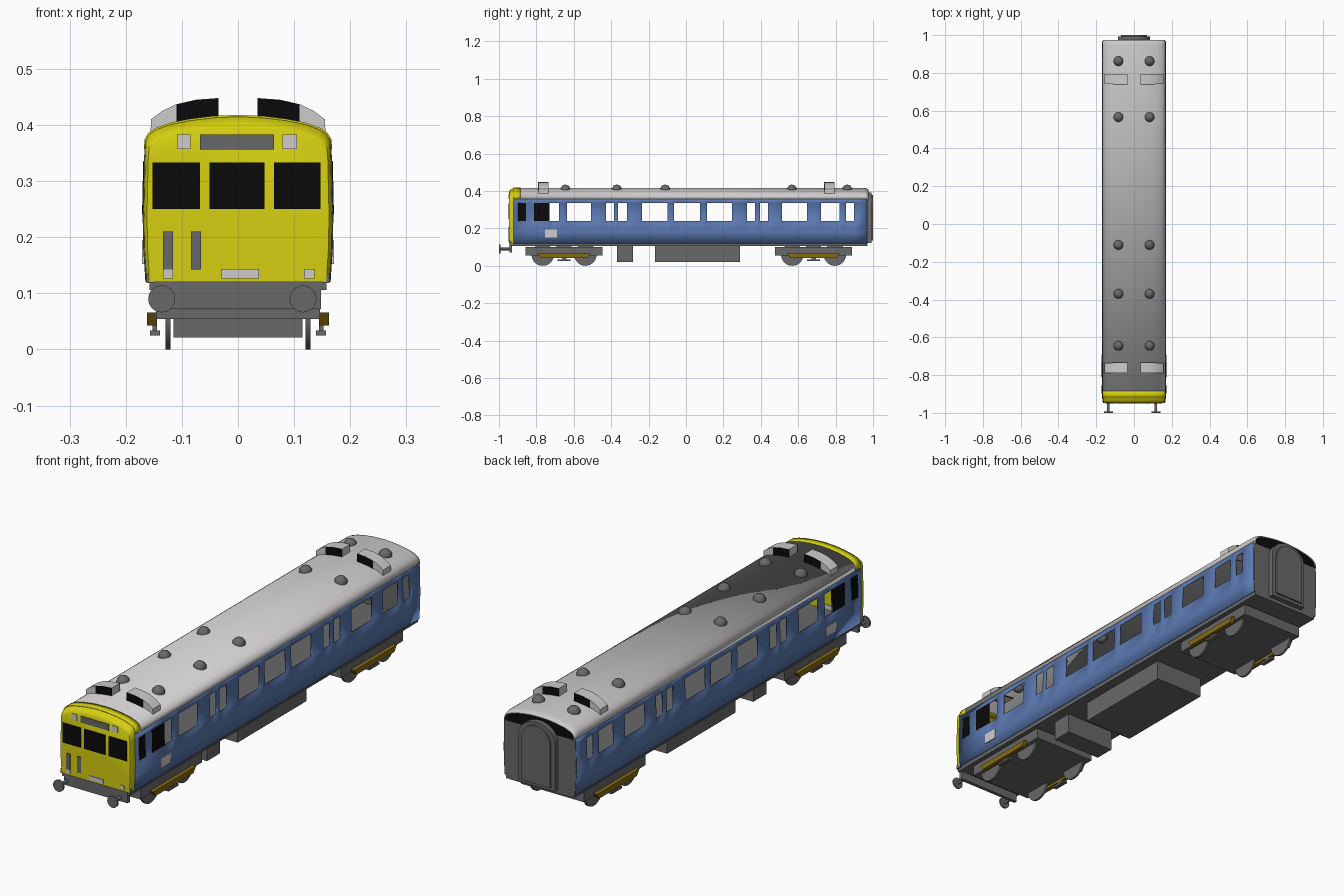
import bpy, bmesh, math
from mathutils import Matrix, Vector

if "Cube" in bpy.data.objects:
    bpy.data.objects.remove(bpy.data.objects["Cube"])


def material(name, rgb):
    m = bpy.data.materials.new(name)
    m.diffuse_color = (*rgb, 1)
    m.use_nodes = True
    m.node_tree.nodes["Principled BSDF"].inputs["Base Color"].default_value = m.diffuse_color
    return m


YELLOW = material("yellow", (0.66, 0.62, 0.005))
BLUE = material("blue", (0.105, 0.19, 0.44))
LIGHT = material("light grey", (0.62, 0.60, 0.60))
GREY = material("dark grey", (0.14, 0.14, 0.14))
BLACK = material("black", (0.003, 0.003, 0.003))
OCHRE = material("ochre", (0.24, 0.15, 0.006))


def finish(name, bm, mat, thick=0):
    me = bpy.data.meshes.new(name)
    bm.to_mesh(me)
    bm.free()
    me.materials.append(mat)
    ob = bpy.data.objects.new(name, me)
    bpy.context.collection.objects.link(ob)
    if thick:
        mod = ob.modifiers.new("thickness", 'SOLIDIFY')
        mod.thickness = thick
        mod.offset = 0
    return ob


def loft(name, rings, mat, closed=False, caps=(), thick=0):
    """Skin a list of equal-length point rings."""
    bm = bmesh.new()
    vs = [[bm.verts.new(p) for p in r] for r in rings]
    n = len(rings[0])
    for a, b in zip(vs, vs[1:]):
        for i in range(n if closed else n - 1):
            j = (i + 1) % n
            bm.faces.new((a[i], a[j], b[j], b[i]))
    for c in caps:
        bm.faces.new(vs[c])
    bmesh.ops.recalc_face_normals(bm, faces=bm.faces)
    return finish(name, bm, mat, thick)


def prism(name, pts, y0, y1, mat):
    """Extrude an x-z outline along y."""
    return loft(name, [[(x, y, z) for x, z in pts] for y in (y0, y1)], mat, True, (0, -1))


def box(name, x0, x1, y0, y1, z0, z1, mat):
    return prism(name, [(x0, z0), (x1, z0), (x1, z1), (x0, z1)], y0, y1, mat)


def cylinder(name, centre, r, depth, axis, mat, segs=24):
    bm = bmesh.new()
    rot = Vector((0, 0, 1)).rotation_difference(Vector(axis)).to_matrix().to_4x4()
    bmesh.ops.create_cone(bm, cap_ends=True, segments=segs, radius1=r, radius2=r,
                          depth=depth, matrix=Matrix.Translation(centre) @ rot)
    return finish(name, bm, mat)


# Cross-section: right half of side wall and roof
WALL = [(0.163, 0.12), (0.167, 0.18), (0.168, 0.24), (0.166, 0.335), (0.164, 0.36)]
ROOF = [(0.165, 0.356), (0.164, 0.373), (0.157, 0.384), (0.145, 0.392),
        (0.12, 0.401), (0.085, 0.408), (0.045, 0.413), (0, 0.415)]


def both(half):
    return half + [(-x, z) for x, z in reversed(half) if x > 0]


roof_line = both(ROOF)
body_line = both(WALL[:-1] + ROOF[1:])

# Side walls: strips with the window openings left out
WINDOWS = [(-0.73, -0.68), (-0.636, -0.508), (-0.428, -0.385), (-0.364, -0.316),
           (-0.235, -0.10), (-0.064, 0.075), (0.112, 0.246), (0.326, 0.369),
           (0.396, 0.439), (0.513, 0.647), (0.722, 0.82), (0.856, 0.898)]
ys = [-0.922] + [y for w in WINDOWS for y in w] + [0.968]
for s, side in ((1, "right"), (-1, "left")):
    bm = bmesh.new()
    grid = [[bm.verts.new((s * x, y, z)) for x, z in WALL] for y in ys]
    for i in range(len(ys) - 1):
        for k in range(len(WALL) - 1):
            if k == 2 and i % 2 == 1:
                continue
            f = (grid[i][k], grid[i + 1][k], grid[i + 1][k + 1], grid[i][k + 1])
            bm.faces.new(f if s > 0 else f[::-1])
    finish(side + "_wall", bm, BLUE, 0.004)
    # Cab side glazing and light panel
    for n, (a, b) in enumerate([(-0.898, -0.856), (-0.813, -0.73)]):
        prism(f"{side}_cab_window_{n}", [(s * 0.165, 0.24), (s * 0.171, 0.24),
              (s * 0.169, 0.335), (s * 0.163, 0.335)], a, b, BLACK)
    box(side + "_panel", s * 0.164, s * 0.171, -0.754, -0.69, 0.152, 0.195, LIGHT)

# Roof shell, rear edge rounded down
loft("roof", [[(x * k, y, z - d) for x, z in roof_line] for y, k, d in
              ((-0.885, 1, 0), (0.95, 1, 0), (0.965, 0.995, 0.003), (0.974, 0.98, 0.009))],
     LIGHT, thick=0.004)

# Yellow cab front: roof cap and rounded nose
loft("cab_roof", [[(x * 1.004, y, z + 0.001) for x, z in roof_line] for y in (-0.921, -0.885)],
     YELLOW, thick=0.004)


def nose_ring(y, k, drop):
    return [(x * k, y, z - drop * min(1, max(0, (z - 0.34) / 0.05))) for x, z in body_line]


loft("cab_front", [nose_ring(-0.920, 1.004, 0), nose_ring(-0.934, 0.995, 0.006),
                   nose_ring(-0.943, 0.982, 0.013), nose_ring(-0.947, 0.965, 0.020)],
     YELLOW, True, (-1,))

# Front plates: windows, destination panel, lamps, bars
PLATES = [("front_window", BLACK, 0.25, 0.333, [(-0.152, -0.068), (-0.051, 0.047), (0.064, 0.147)]),
          ("destination_panel", GREY, 0.356, 0.383, [(-0.068, 0.064)]),
          ("upper_lamp", LIGHT, 0.357, 0.383, [(-0.109, -0.085), (0.079, 0.105)]),
          ("front_bar", GREY, 0.142, 0.21, [(-0.134, -0.116), (-0.084, -0.066)]),
          ("lower_lamp", LIGHT, 0.126, 0.143, [(-0.134, -0.116), (-0.029, 0.037), (0.118, 0.136)])]
for name, mat, z0, z1, spans in PLATES:
    for n, (a, b) in enumerate(spans):
        box(f"{name}_{n}", a, b, -0.950, -0.944, z0, z1, mat)

# Rear end wall with black top, and gangway
prism("rear_wall", both(WALL) , 0.962, 0.970, GREY)
prism("rear_top", [(x * 0.98, z - 0.006) for x, z in roof_line], 0.962, 0.971, BLACK)


def arch(w, base, top):
    h = 0.07
    return [(-w, base), (w, base)] + [(w * math.cos(t * math.pi / 14),
            top - h + h * math.sin(t * math.pi / 14)) for t in range(15)]


prism("gangway", arch(0.085, 0.122, 0.392), 0.965, 0.992, GREY)
prism("gangway_door", arch(0.068, 0.135, 0.378), 0.99, 1.0, GREY)

# Floor, buffer beam, corner steps and buffers
box("floor", -0.158, 0.158, -0.943, 0.97, 0.106, 0.124, GREY)
box("buffer_beam", -0.148, 0.148, -0.945, -0.93, 0.072, 0.118, GREY)
for s in (-1, 1):
    box("corner_step", s * 0.151, s * 0.163, -0.947, -0.92, 0.118, 0.135, GREY)
for x in (-0.136, 0.116):
    cylinder("buffer_rod", (x, -0.965, 0.09), 0.007, 0.06, (0, 1, 0), GREY, 12)
    cylinder("buffer_disc", (x, -0.996, 0.09), 0.024, 0.008, (0, 1, 0), GREY)

# Underfloor equipment
box("equipment_small", -0.115, 0.115, -0.37, -0.283, 0.021, 0.11, GREY)
box("equipment_large", -0.115, 0.115, -0.166, 0.289, 0.021, 0.11, GREY)

# Bogies
for c in (-0.652, 0.682):
    box("bogie_frame", -0.146, 0.146, c - 0.205, c + 0.205, 0.054, 0.1, GREY)
    box("bolster", -0.12, 0.12, c - 0.04, c + 0.04, 0.095, 0.108, GREY)
    for s in (-1, 1):
        for d in (-0.114, 0.114):
            cylinder("wheel", (s * 0.125, c + d, 0.06), 0.06, 0.009, (1, 0, 0), GREY, 28)
        loft("side_beam", [[(x, c - 0.142, 0.066), (x, c - 0.125, 0.043),
                            (x, c + 0.125, 0.043), (x, c + 0.142, 0.066)]
                           for x in (s * 0.144, s * 0.162)], OCHRE, True, (0, -1))
        box("step_stem", s * 0.144, s * 0.152, c - 0.012, c + 0.012, 0.032, 0.056, GREY)
        box("step", s * 0.139, s * 0.157, c - 0.034, c + 0.034, 0.025, 0.034, GREY)

# Round roof vents
for y in (0.862, 0.566, -0.111, -0.37, -0.645):
    for s in (-1, 1):
        bm = bmesh.new()
        bmesh.ops.create_uvsphere(bm, u_segments=16, v_segments=10, radius=0.026,
                                  matrix=Matrix.Translation((s * 0.082, y, 0.408)))
        finish("roof_vent", bm, GREY)

# Curved roof scoops with black grilles on both faces
TOP = [(0.035, 0.448), (0.075, 0.445), (0.11, 0.437), (0.135, 0.425), (0.155, 0.41), (0.156, 0.38)]
for y in (-0.762, 0.767):
    for s in (-1, 1):
        low = [(0.145, 0.385), (0.11, 0.4), (0.035, 0.41)]
        prism("roof_scoop", [(s * x, z) for x, z in TOP + low], y - 0.026, y + 0.026, LIGHT)
        grille = [(s * x, z - 0.0005) for x, z in TOP[:3] + low[1:]]
        for e in (-1, 1):
            prism("scoop_grille", grille, y + e * 0.025, y + e * 0.028, BLACK)

# Smooth shading with sharp edges kept
for ob in bpy.data.objects:
    ob.select_set(True)
    bpy.context.view_layer.objects.active = ob
bpy.ops.object.shade_smooth_by_angle(angle=math.radians(35))
